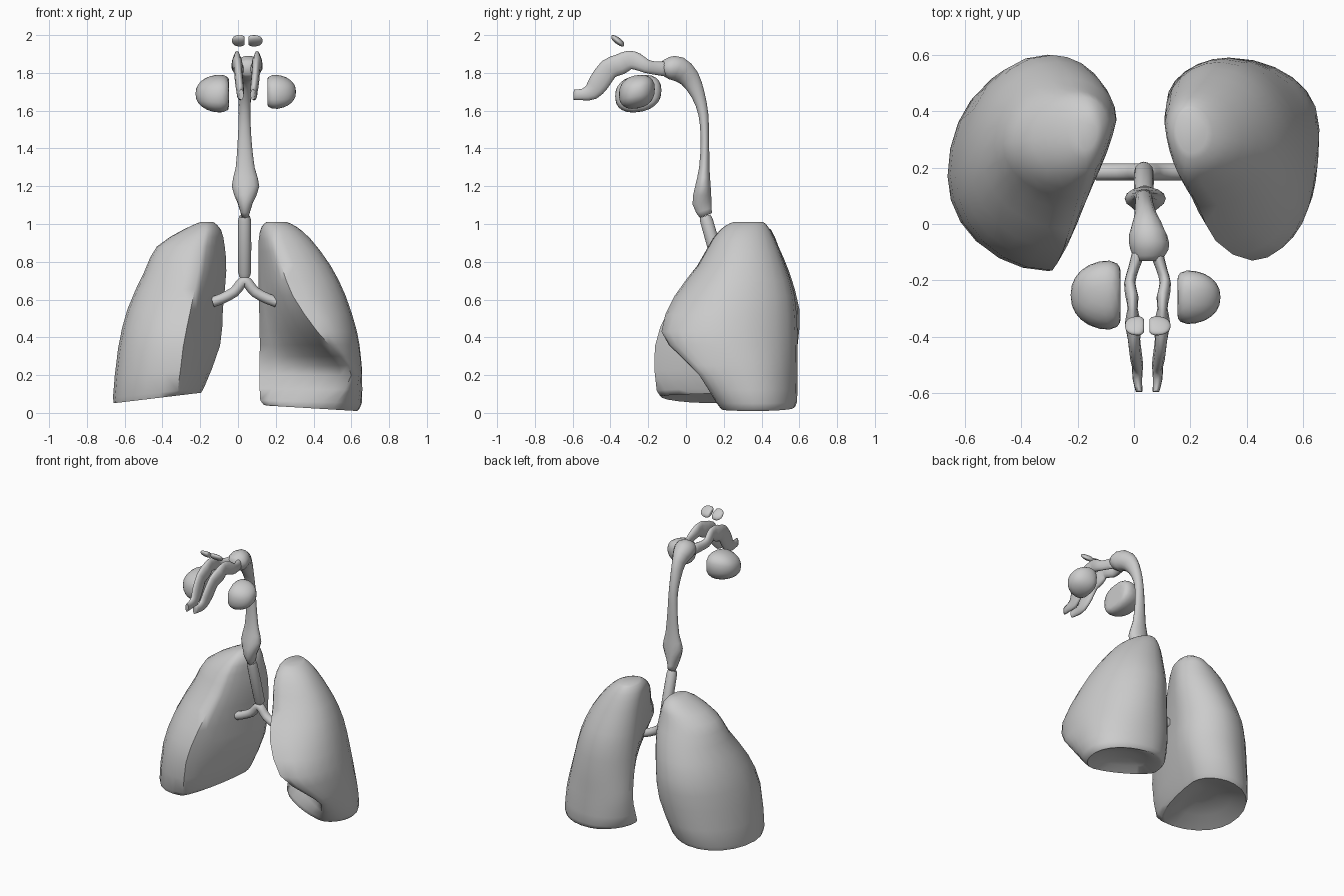
import bpy, bmesh, math
from mathutils import Vector

if "Cube" in bpy.data.objects:
    bpy.data.objects.remove(bpy.data.objects["Cube"])


def finish(name, bm, angle=50):
    bmesh.ops.recalc_face_normals(bm, faces=bm.faces)
    me = bpy.data.meshes.new(name)
    bm.to_mesh(me)
    bm.free()
    ob = bpy.data.objects.new(name, me)
    bpy.context.collection.objects.link(ob)
    bpy.ops.object.select_all(action='DESELECT')
    bpy.context.view_layer.objects.active = ob
    ob.select_set(True)
    bpy.ops.object.shade_smooth_by_angle(angle=math.radians(angle))
    return ob


def loft(name, rings, angle=50):
    bm = bmesh.new()
    vs = [[bm.verts.new(p) for p in r] for r in rings]
    n = len(vs[0])
    for a, b in zip(vs, vs[1:]):
        for i in range(n):
            j = (i + 1) % n
            bm.faces.new((a[i], a[j], b[j], b[i]))
    bm.faces.new(vs[0])
    bm.faces.new(vs[-1])
    return finish(name, bm, angle)


def spline(rows, steps=3):
    # smooth interpolation of parameter rows
    out = []
    for i in range(len(rows) - 1):
        p0, p1 = rows[max(i - 1, 0)], rows[i]
        p2, p3 = rows[i + 1], rows[min(i + 2, len(rows) - 1)]
        for s in range(steps):
            t = s / steps
            out.append([b + .5 * t * (c - a + t * (2*a - 5*b + 4*c - d + t * (3*(b - c) + d - a)))
                        for a, b, c, d in zip(p0, p1, p2, p3)])
    out.append(list(rows[-1]))
    return out


def tube(name, rows, side, n=12, steps=2):
    # rows: x, y, z, radius along side axis, radius across it
    rows = spline(rows, steps)
    side = Vector(side)
    pts = [Vector(r[:3]) for r in rows]
    rings = []
    for i, r in enumerate(rows):
        tan = pts[min(i + 1, len(pts) - 1)] - pts[max(i - 1, 0)]
        nrm = tan.cross(side).normalized()
        rings.append([pts[i] + side * r[3] * math.cos(a) + nrm * r[4] * math.sin(a)
                      for a in (2 * math.pi * k / n for k in range(n))])
    return loft(name, rings, 80)


def lung_section(z, xm, xl, xa, ya, yb, tilt, notch, sx):
    # D-shaped slice: rounded outer side, flat or hollow inner side
    yc, ym, xp = ya + .46 * (yb - ya), .33 + .1 * notch, xm + .42 * (xl - xm)
    ym = max(min(ym, yb - .05), ya + .05)
    pts = []
    arcs = [((xa, yc), xl - xa, yc - ya, -90), ((xp, yc), xl - xp, yb - yc, 0),
            ((xp, ym), xp - xm, yb - ym, 90)]
    for (cx, cy), rx, ry, start in arcs:
        for k in range(6):
            a = math.radians(start + 15 * k)
            pts.append((cx + rx * math.cos(a), cy + ry * math.sin(a)))

    def mix(a, b):
        return tuple(p + (q - p) * notch for p, q in zip(a, b))
    w, h = xa - xm, ym - ya
    b1 = mix((xm, ym - .45 * h), (xm + .35 * w, ym - .15 * h))
    b2 = mix((xa - .5 * w, ya), (xa - .15 * w, ya + .35 * h))
    b = [(xm, ym), b1, b2, (xa, ya)]
    for k in range(6):
        t = k / 6
        c = ((1-t)**3, 3*t*(1-t)**2, 3*t*t*(1-t), t**3)
        pts.append(tuple(sum(c[i] * b[i][d] for i in range(4)) for d in (0, 1)))
    return [Vector((sx * x, y, z + tilt * (xl - x))) for x, y in pts]


def lung(name, rows, sx, dome):
    rings = [lung_section(*r, sx) for r in spline(rows, 2)]
    # hollow underside
    mid = sum(rings[0], Vector()) / len(rings[0])
    hollow = [[mid.lerp(p, f) + Vector((0, 0, dome * (1 - f * f))) for p in rings[0]]
              for f in (.3, .65)]
    loft(name, hollow + rings, 60)


# lungs: z, inner x, outer x, front x, front y, back y, slope, inner hollow
lung("left_view_lung", [
    (.055, .20, .65, .36, -.12, .52, .12, .2), (.08, .18, .662, .32, -.155, .55, .11, .3),
    (.34, .095, .635, .29, -.165, .59, .03, .45), (.55, .08, .585, .25, -.09, .60, 0, .5),
    (.75, .062, .495, .21, .05, .545, 0, .4), (.88, .07, .43, .19, .12, .49, 0, .3),
    (.97, .09, .29, .17, .19, .45, 0, .1), (1.01, .13, .20, .17, .26, .38, 0, 0)], -1, .06)
lung("right_view_lung", [
    (.01, .15, .63, .50, .19, .57, .06, .3), (.05, .118, .655, .52, .16, .588, .03, .45),
    (.20, .115, .657, .60, .07, .59, 0, .9), (.30, .115, .65, .54, -.03, .59, 0, .95),
    (.43, .115, .63, .42, -.13, .59, 0, .8), (.62, .11, .57, .29, -.06, .575, 0, .6),
    (.78, .108, .49, .23, .06, .525, 0, .4), (.92, .11, .385, .19, .14, .47, 0, .2),
    (.985, .125, .31, .20, .20, .435, 0, 0), (1.01, .15, .26, .20, .25, .41, 0, 0)], 1, .05)

# windpipe and its two branches
tube("trachea", [(.035, .105, 1.03, .022, .022), (.035, .108, 1.02, .034, .034),
                 (.035, .187, .745, .034, .034), (.035, .19, .735, .024, .024)], (1, 0, 0))
tube("bronchi", [(x, .185, z, .03, .028) for x, z in
     [(-.135, .587), (-.085, .605), (-.02, .64), (.012, .68), (.035, .699),
      (.058, .68), (.09, .64), (.155, .605), (.205, .587)]], (0, 1, 0))

# throat
tube("pharynx", [
    (.038, .105, 1.045, .02, .035), (.038, .085, 1.11, .04, .052), (.04, .09, 1.2, .073, .042),
    (.038, .097, 1.3, .05, .028), (.035, .1, 1.45, .036, .023), (.035, .092, 1.58, .031, .027),
    (.036, .065, 1.68, .034, .037), (.042, .02, 1.77, .042, .055), (.05, -.04, 1.82, .068, .068),
    (.055, -.09, 1.825, .068, .06), (.05, -.13, 1.825, .045, .035)], (1, 0, 0), 14)

# paired nasal passages: y, z, offset, half width, half height
passage = [
    (-.10, 1.82, .03, .025, .04), (-.16, 1.825, .05, .02, .035), (-.21, 1.835, .063, .02, .036),
    (-.26, 1.86, .055, .023, .045), (-.30, 1.868, .053, .018, .05), (-.35, 1.845, .052, .028, .055),
    (-.41, 1.82, .048, .022, .055), (-.46, 1.75, .042, .022, .055), (-.50, 1.70, .036, .02, .045),
    (-.55, 1.685, .036, .017, .03), (-.595, 1.685, .03, .012, .028)]
for s, tag in ((-1, "left"), (1, "right")):
    tube("nasal_passage_" + tag, [(.048 + s * o, y, z, a, b) for y, z, o, a, b in passage],
         (1, 0, 0), 12)


def blob(name, lo, hi, s, taper, flat, shear=0):
    # rounded lump fitted to a box, flattened inside and tapered outwards
    bm = bmesh.new()
    bmesh.ops.create_icosphere(bm, subdivisions=3, radius=1)
    for v in bm.verts:
        c = v.co
        v.co = Vector([math.copysign(abs(q) ** .85, q) for q in c])
        t = max(v.co.x * s, -flat)
        k = 1 - taper * (t + flat) / (1 + flat)
        v.co = Vector((s * t, v.co.y * k, v.co.z * k + shear * v.co.y))
    for ax in range(3):
        a, b = min(v.co[ax] for v in bm.verts), max(v.co[ax] for v in bm.verts)
        for v in bm.verts:
            v.co[ax] = lo[ax] + (hi[ax] - lo[ax]) * (v.co[ax] - a) / (b - a)
    finish(name, bm, 60)


# cheek and brow cavities
blob("cheek_sinus_left", (-.225, -.375, 1.59), (-.048, -.13, 1.79), -1, .3, .75, .15)
blob("cheek_sinus_right", (.155, -.355, 1.61), (.307, -.165, 1.79), 1, .3, .75, .15)
blob("brow_sinus_left", (-.032, -.395, 1.94), (.035, -.328, 2.0), -1, .2, .8, -.9)
blob("brow_sinus_right", (.055, -.395, 1.94), (.13, -.328, 2.0), 1, .2, .8, -.9)
